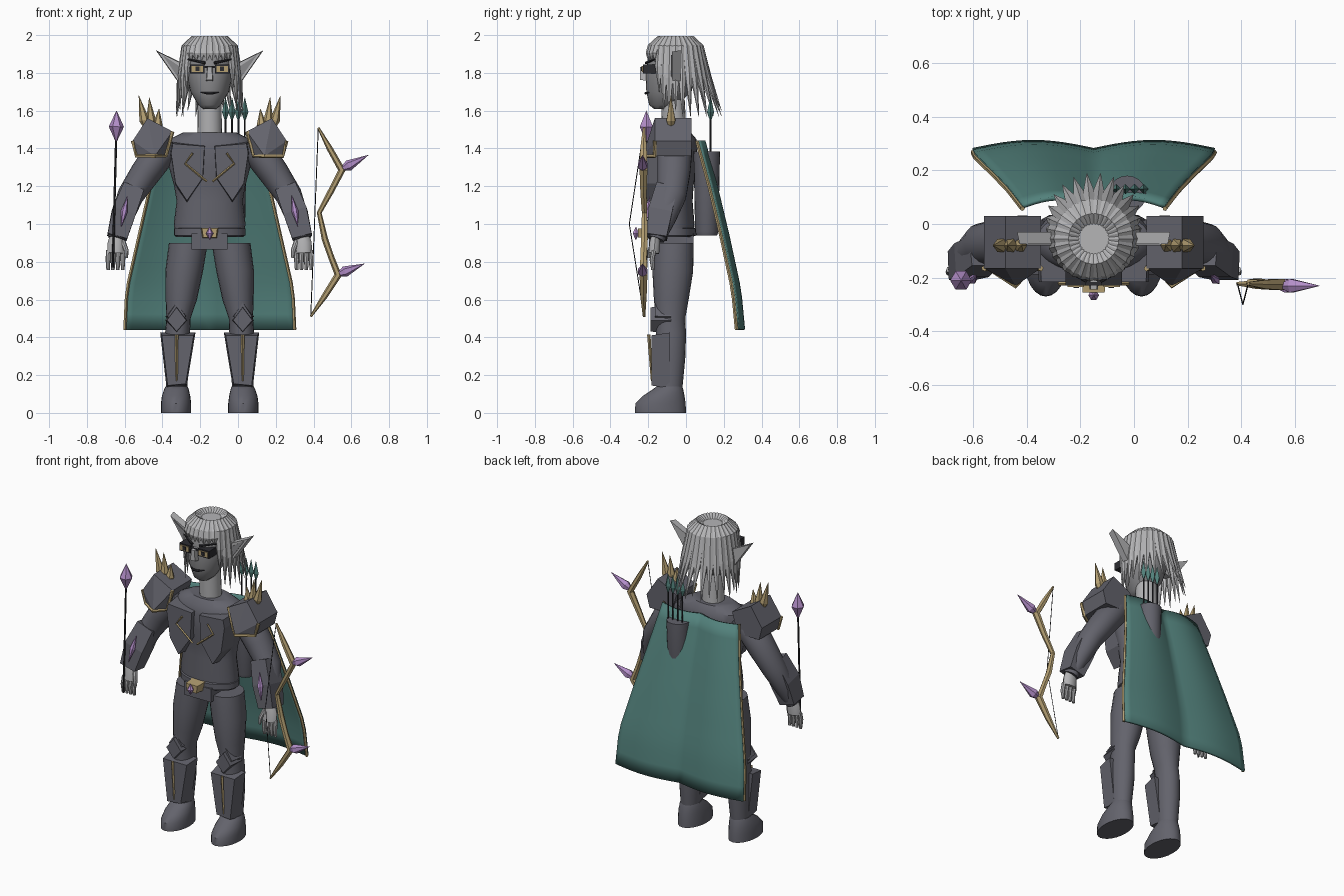
import bpy, bmesh, math
from mathutils import Vector

if "Cube" in bpy.data.objects:
    bpy.data.objects.remove(bpy.data.objects["Cube"])

CX = -0.15  # body centre line


def mat(name, rgb):
    m = bpy.data.materials.new(name)
    m.diffuse_color = (*rgb, 1)
    m.use_nodes = True
    m.node_tree.nodes["Principled BSDF"].inputs["Base Color"].default_value = m.diffuse_color
    return m


ARMOR = mat("dark grey armour", (0.125, 0.125, 0.15))
GOLD = mat("pale gold", (0.46, 0.35, 0.17))
TEAL = mat("teal cloth", (0.085, 0.22, 0.20))
PURPLE = mat("purple gem", (0.45, 0.27, 0.58))
HAIR = mat("silver hair", (0.46, 0.46, 0.47))
SKIN = mat("light grey skin", (0.45, 0.45, 0.46))
FACE = mat("grey face", (0.25, 0.25, 0.26))
BLACK = mat("near black", (0.025, 0.025, 0.03))


def skin(name, rings, m, smooth=False, cap=True):
    """Bridge rings of points into one closed surface."""
    bm = bmesh.new()
    rows = [[bm.verts.new(p) for p in r] for r in rings]
    n = len(rows[0])
    for a, b in zip(rows, rows[1:]):
        for i in range(n if cap else n - 1):
            j = (i + 1) % n
            bm.faces.new((a[i], a[j], b[j], b[i]))
    if cap:
        bm.faces.new(rows[0])
        bm.faces.new(rows[-1])
    bmesh.ops.recalc_face_normals(bm, faces=bm.faces)
    me = bpy.data.meshes.new(name)
    bm.to_mesh(me)
    bm.free()
    me.materials.append(m)
    if smooth:
        for p in me.polygons:
            p.use_smooth = True
        me.set_sharp_from_angle(angle=math.radians(40))
    ob = bpy.data.objects.new(name, me)
    bpy.context.collection.objects.link(ob)
    return ob


def loft(name, rows, m, n=20):
    """Rows of (cx, cy, z, rx, ry) ellipses stacked in z."""
    ang = [2 * math.pi * i / n for i in range(n)]
    return skin(name, [[(cx + rx * math.cos(a), cy + ry * math.sin(a), z) for a in ang]
                       for cx, cy, z, rx, ry in rows], m, True)


def tube(name, pts, radii, m, n=6, ref=(0, 1, 0), flat=1.0, rot=0.0, smooth=False):
    pts = [Vector(p) for p in pts]
    rings = []
    for i, p in enumerate(pts):
        t = (pts[min(i + 1, len(pts) - 1)] - pts[max(i - 1, 0)]).normalized()
        u = t.cross(Vector(ref)).normalized()
        v = t.cross(u)
        r = max(radii[i], 0.0008)
        ang = [rot + 2 * math.pi * k / n for k in range(n)]
        rings.append([p + u * r * math.cos(a) + v * r * flat * math.sin(a) for a in ang])
    return skin(name, rings, m, smooth)


def prism(name, poly, y0, y1, m, k=1.0):
    """Polygon in x,z from y1 (back) to y0 (front, scaled by k)."""
    cx = sum(p[0] for p in poly) / len(poly)
    cz = sum(p[1] for p in poly) / len(poly)
    return skin(name, [[(cx + (x - cx) * k, y0, cz + (z - cz) * k) for x, z in poly],
                       [(x, y1, z) for x, z in poly]], m)


def box(name, x0, x1, y0, y1, z0, z1, m):
    return prism(name, [(x0, z0), (x1, z0), (x1, z1), (x0, z1)], y0, y1, m)


def gem(name, a, b, r, m, at=0.35, ref=(0, 1, 0), n=6):
    a, b = Vector(a), Vector(b)
    return tube(name, [a, a.lerp(b, at), b], [0, r, 0], m, n, ref)


# Torso, neck, belt and buckle
loft("torso", [(CX, y, z, rx, ry) for z, rx, ry, y in (
    (0.93, .18, .11, -.07), (1.0, .19, .115, -.07), (1.12, .175, .105, -.07),
    (1.2, .188, .11, -.07), (1.3, .215, .12, -.07), (1.4, .232, .125, -.065),
    (1.45, .21, .115, -.06), (1.485, .14, .085, -.06))], ARMOR, 28)
loft("neck", [(CX, -.06, 1.45, .065, .065), (CX, -.07, 1.66, .063, .063)], SKIN)
loft("belt", [(CX, -.07, z, r, r - .065) for z, r in
              ((.935, .178), (.94, .19), (.975, .19), (.98, .178))], ARMOR, 28)
box("hip_guard", CX - .095, CX + .095, -.195, .04, .865, .95, ARMOR)
prism("buckle", [(CX - .048, .98), (CX + .048, .98), (CX + .04, .925), (CX - .04, .925)],
      -.255, -.17, GOLD, .85)
gem("buckle_gem", (CX, -.265, .915), (CX, -.265, .985), .02, PURPLE, .5)

# Head and face
loft("head", [(CX, y, z, rx, ry) for z, rx, ry, y in (
    (1.61, .035, .04, -.13), (1.63, .06, .075, -.12), (1.7, .102, .118, -.092),
    (1.8, .125, .14, -.075), (1.9, .122, .132, -.066), (1.96, .09, .1, -.058))], FACE, 24)
loft("crown", [(CX, -.055, 1.95, .085, .085), (CX, -.055, 1.972, .06, .06)], HAIR)
prism("nose", [(CX - .02, 1.755), (CX + .02, 1.755), (CX + .014, 1.84), (CX - .014, 1.84)],
      -.243, -.19, SKIN, .8)
tube("mouth", [(CX - .048, -.195, 1.697), (CX - .015, -.214, 1.692), (CX + .015, -.214, 1.692),
               (CX + .048, -.195, 1.697)], [.003, .007, .007, .003], BLACK, ref=(0, 0, 1))
box("eye_bridge", CX - .03, CX + .03, -.228, -.2, 1.826, 1.836, BLACK)

# Hair strands radiating from the crown, short in front and long behind
for i in range(30):
    a = 2 * math.pi * (i + .5) / 30
    f = (1 + math.cos(a)) / 2
    ztip = 1.86 if f < .13 else 1.7 if f < .27 else 1.57 + .03 * (i % 2)
    rtip = .145 + .1 * f * f
    rz = [(.058, 1.965), (.09, 1.985), (.135, 1.94), (.145 + .03 * f, 1.94 + (ztip - 1.94) * .45),
          (rtip, ztip)]
    tube("hair_strand", [(CX + r * math.sin(a), -.055 + r * math.cos(a), z) for r, z in rz],
         [.008, .012, .015, .014, 0], HAIR, 6, (math.cos(a), -math.sin(a), 0), 1.6)

for s in (-1, 1):
    X = lambda x: CX + s * x
    P = lambda pts: [(X(p[0]), *p[1:]) for p in pts]
    side = "left" if s > 0 else "right"

    # Ears, eyes and brows
    prism(side + "_ear", P([(.11, 1.77), (.12, 1.84), (.285, 1.92), (.17, 1.755)]),
          -.075, -.03, SKIN, .92)
    prism(side + "_inner_ear", P([(.14, 1.785), (.145, 1.825), (.25, 1.895), (.17, 1.78)]),
          -.08, -.072, FACE)
    box(side + "_eye_frame", *sorted((X(.028), X(.105))), -.228, -.15, 1.797, 1.845, BLACK)
    box(side + "_eye", *sorted((X(.036), X(.097))), -.234, -.22, 1.806, 1.837, GOLD)
    box(side + "_pupil", *sorted((X(.055), X(.076))), -.238, -.23, 1.81, 1.834, BLACK)
    tube(side + "_brow", P([(.025, -.212, 1.853), (.115, -.165, 1.872)]), [.008, .004], BLACK)

    # Chest plate with gold chevron
    prism(side + "_chest_plate", P([(.02, 1.42), (.2, 1.435), (.21, 1.38), (.185, 1.21), (.12, 1.11),
                                    (.03, 1.24)]), -.215, -.1, ARMOR, .93)
    tube(side + "_chest_trim", P([(.02, -.222, 1.385), (.09, -.222, 1.375), (.13, -.222, 1.32),
                                  (.015, -.222, 1.225)][1:]), [.006] * 3, GOLD, 4)

    # Pauldron with a pointed lower front, trim and spikes
    poly = [(.29, 1.36), (.387, 1.36), (.408, 1.44), (.329, 1.56), (.197, 1.49), (.234, 1.36)]
    fy = [-.23, -.165, -.165, -.165, -.165, -.165]
    rim = P([(x, y, z) for (x, z), y in zip(poly, fy)])
    skin(side + "_pauldron", [[(X(.29), -.23, 1.36)] * 6, rim, P([(x, .03, z) for x, z in poly])], ARMOR)
    tube(side + "_pauldron_trim", [rim[i] for i in (2, 1, 0, 5, 4)], [.011] * 5, GOLD, 5, (.1, .2, 1))
    for x, tx, tz in ((.33, .375, 1.68), (.305, .32, 1.67), (.28, .268, 1.61)):
        gem(side + "_shoulder_spike", (X(x), -.08, 1.48), (X(tx), -.08, tz), .027, GOLD)

    # Arm, bracer and hand
    tube(side + "_arm", P([(.2, -.06, 1.43), (.26, -.06, 1.38), (.34, -.065, 1.27), (.42, -.075, 1.15),
                           (.465, -.12, 1.03), (.495, -.16, .92)]),
         [.07, .085, .08, .07, .06, .042], ARMOR, 18, flat=1.1, smooth=True)
    tube(side + "_bracer", P([(.405, -.1, 1.19), (.455, -.135, 1.06), (.49, -.155, .93)]),
         [.08, .09, .075], ARMOR, 4, rot=math.pi / 4)
    gem(side + "_bracer_gem", (X(.435), -.19, 1.15), (X(.468), -.222, .985), .018, PURPLE, .5)
    tube(side + "_palm", P([(.492, -.16, .95), (.495, -.165, .9), (.497, -.17, .845)]),
         [.032, .045, .045], SKIN, 10, flat=.65, smooth=True)
    for k in range(4):
        x = .458 + .026 * k
        tube(side + "_finger", P([(x, -.17, .86), (x + .002, -.18, .81), (x + .002, -.175, .757)]),
             [.013, .013, .009], SKIN, 8, smooth=True)
    tube(side + "_thumb", P([(.46, -.17, .91), (.442, -.19, .86), (.44, -.195, .82)]),
         [.014, .013, .008], SKIN, 8, smooth=True)

    # Leg, boot, knee and shin guards
    loft(side + "_leg", P([
        (.113, -.065, .9, .103, .105), (.135, -.07, .75, .1, .108), (.15, -.078, .6, .083, .092),
        (.165, -.082, .5, .064, .078), (.17, -.08, .42, .066, .08), (.172, -.08, .3, .066, .077),
        (.175, -.085, .12, .055, .065)]), ARMOR)
    loft(side + "_boot", P([
        (.178, -.135, 0, .08, .135), (.178, -.135, .05, .08, .133), (.178, -.118, .09, .075, .11),
        (.176, -.095, .125, .065, .08), (.175, -.088, .14, .058, .068)]), ARMOR, 24)
    prism(side + "_upper_knee", P([(.175, .6), (.235, .51), (.175, .46), (.115, .51)]),
          -.165, -.08, ARMOR, .8)
    prism(side + "_knee_guard", P([(.175, .57), (.235, .49), (.175, .42), (.115, .49)]),
          -.187, -.08, ARMOR, .85)
    prism(side + "_shin_guard", P([(.075, .425), (.262, .425), (.228, .13), (.122, .14)]),
          -.183, -.085, ARMOR, .9)
    tube(side + "_shin_trim", P([(.175, -.197, .415), (.175, -.18, .17)]), [.009, .006], GOLD, 4)


# Cape: two soft lobes, widening and leaning back toward the hem
def curve(z, table):
    for (za, a), (zb, b) in zip(table, table[1:]):
        if z >= zb:
            return b + (a - b) * (z - zb) / (za - zb)
    return table[-1][1]


WIDTH = [(1.44, .265), (1.2, .315), (.65, .44), (.44, .45)]
LEAN = [(1.44, .065), (1.2, .13), (.95, .19), (.65, .255), (.44, .275)]


def cape_point(u, z):
    return (CX + u * curve(z, WIDTH), curve(z, LEAN) + .03 * abs(math.sin(math.pi * u)), z)


heights = [1.44 - i / 12 for i in range(13)]
cape = skin("cape", [[cape_point(-1 + j / 12, z) for j in range(25)] for z in heights], TEAL, True, False)
sol = cape.modifiers.new("thickness", 'SOLIDIFY')
sol.thickness, sol.offset = .016, 0
for u in (-1, 1):
    tube("cape_trim", [Vector(cape_point(u, z)) + Vector((0, -.008, 0)) for z in heights],
         [.009] * 13, GOLD, 5)

# Quiver and arrows
loft("quiver", [(-.025, .11, z, r, r) for z, r in ((.94, .055), (.96, .062), (1.385, .07))], ARMOR)
for k in range(4):
    x = -.066 + .034 * k
    tube("arrow_shaft", [(x, .13, 1.3), (x, .13, 1.6)], [.005, .005], BLACK)
    gem("arrow_head", (x, .13, 1.54), (x, .13, 1.67), .019, TEAL, .4, n=4)

# Bow with string and gems
BOW = [(.425, -.222, 1.51), (.485, -.225, 1.4), (.55, -.225, 1.285), (.49, -.225, 1.17), (.43, -.22, 1.06),
       (.46, -.22, .92), (.495, -.225, .82), (.53, -.225, .73), (.46, -.225, .62), (.385, -.222, .51)]
tube("bow", BOW, [.006, .016, .02, .016, .013, .017, .016, .02, .016, .006], GOLD, 6, flat=1.2)
tube("bow_string", [BOW[0], (.405, -.3, 1.0), BOW[-1]], [.0025] * 3, BLACK, 4)
gem("upper_bow_gem", (.53, -.23, 1.28), (.69, -.23, 1.365), .029, PURPLE)
gem("lower_bow_gem", (.51, -.23, .725), (.67, -.23, .79), .029, PURPLE)

# Gem-tipped arrow held upright
tube("hand_arrow_shaft", [(-.663, -.21, .77), (-.645, -.21, 1.46)], [.006, .006], BLACK)
gem("hand_arrow_gem", (-.645, -.21, 1.43), (-.643, -.21, 1.6), .04, PURPLE, .5)
